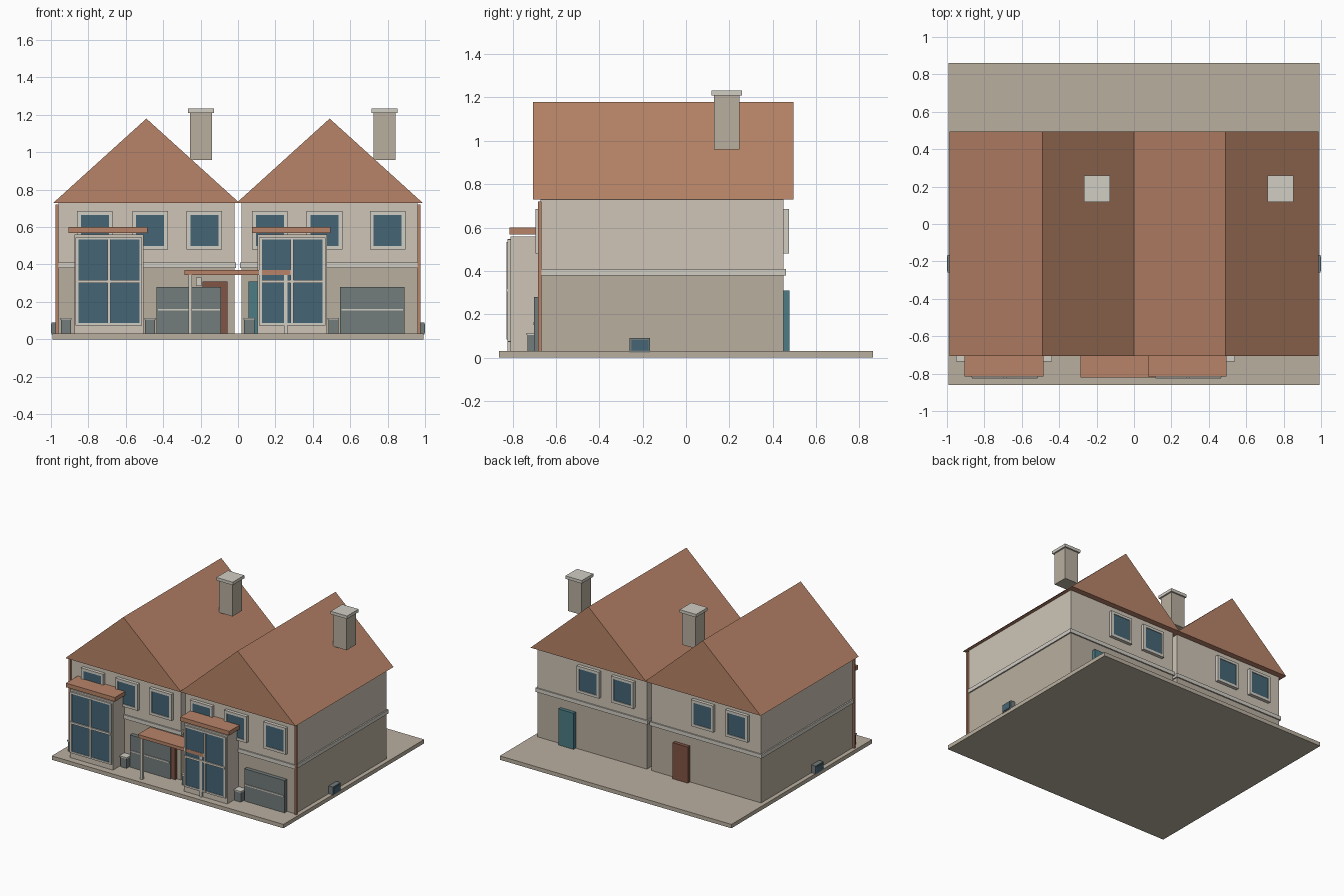
import bpy

if "Cube" in bpy.data.objects:
    bpy.data.objects.remove(bpy.data.objects["Cube"])


def material(name, rgb):
    m = bpy.data.materials.new(name)
    m.diffuse_color = (*rgb, 1)
    m.use_nodes = True
    m.node_tree.nodes["Principled BSDF"].inputs["Base Color"].default_value = m.diffuse_color
    return m


STONE = material("stone", (0.49, 0.43, 0.35))
CREAM = material("cream", (0.62, 0.56, 0.47))
TRIM = material("trim", (0.64, 0.61, 0.55))
TILE = material("tile", (0.48, 0.23, 0.14))
GLASS = material("glass", (0.06, 0.13, 0.18))
GREY = material("slate_grey", (0.17, 0.20, 0.20))
RED = material("red_door", (0.22, 0.09, 0.06))
TEAL = material("teal_door", (0.07, 0.20, 0.23))


def mesh(name, verts, faces, mat):
    me = bpy.data.meshes.new(name)
    me.from_pydata(verts, [], faces)
    me.materials.append(mat)
    ob = bpy.data.objects.new(name, me)
    bpy.context.collection.objects.link(ob)
    return ob


def box(name, x, y, z, mat):
    """Box from (min, max) ranges."""
    v = [(a, b, c) for c in z for b in y for a in x]
    f = [(0, 2, 3, 1), (4, 5, 7, 6), (0, 1, 5, 4),
         (2, 6, 7, 3), (0, 4, 6, 2), (1, 3, 7, 5)]
    return mesh(name, v, f, mat)


def span(c, w):
    return (c - w / 2, c + w / 2)


def roof(name, cx):
    """Closed gable prism with its ridge along y."""
    v = [(cx + a, y, z) for y in (-0.705, 0.495)
         for a, z in ((-0.497, 0.73), (0.497, 0.73), (0, 1.18))]
    mesh(name, v, [(0, 1, 2), (3, 5, 4), (0, 3, 4, 1), (1, 4, 5, 2), (2, 5, 3, 0)], TILE)


def window(name, cx, wall, out):
    """Framed window on a wall; out is -1 for front and 1 for back."""
    def depth(a, b):
        return tuple(sorted((wall + out * a, wall + out * b)))
    for s in (-1, 1):
        box(name + "_frame_side", span(cx + s * 0.085, 0.02), depth(0, 0.025), (0.48, 0.685), TRIM)
        box(name + "_frame_rail", span(cx, 0.15), depth(0, 0.025),
            span(0.5825 + s * 0.0925, 0.02), TRIM)
    box(name + "_glass", span(cx, 0.15), depth(0, 0.02), (0.50, 0.665), GLASS)


def bay(cx):
    """Tall projecting bay with glazing bars and a flat tiled roof."""
    box("bay_body", span(cx, 0.37), (-0.81, -0.67), (0.03, 0.56), CREAM)
    for s in (-1, 1):
        box("bay_frame_side", span(cx + s * 0.17, 0.015), (-0.822, -0.81), (0.075, 0.545), TRIM)
        box("bay_frame_rail", span(cx, 0.325), (-0.822, -0.81), span(0.31 + s * 0.23, 0.014), TRIM)
    box("bay_glass", span(cx, 0.325), (-0.818, -0.81), (0.083, 0.533), GLASS)
    box("bay_mullion", span(cx, 0.016), (-0.827, -0.815), (0.083, 0.533), TRIM)
    box("bay_transom", span(cx, 0.35), (-0.827, -0.815), span(0.31, 0.016), TRIM)
    box("bay_roof", span(cx - 0.005, 0.42), (-0.815, -0.67), (0.568, 0.60), TILE)


# Ground slab
box("ground_slab", (-0.993, 0.993), (-0.862, 0.862), (0, 0.03), STONE)

for side, front_windows, door in (
        (-1, (-0.765, -0.47, -0.18), RED),
        (1, (0.17, 0.4625, 0.80), TEAL)):
    c = side * 0.49

    # Walls, string course and roof
    box("lower_wall", span(c, 0.94), (-0.67, 0.45), (0.03, 0.38), STONE)
    box("upper_wall", span(c, 0.94), (-0.67, 0.45), (0.38, 0.73), CREAM)
    box("wall_band", span(c, 0.96), (-0.68, 0.46), (0.38, 0.41), TRIM)
    roof("gable_roof", c)

    # Chimney
    box("chimney", span(c + 0.2925, 0.117), (0.13, 0.247), (0.96, 1.21), STONE)
    box("chimney_cap", span(c + 0.2925, 0.14), (0.118, 0.259), (1.21, 1.233), TRIM)

    # Windows
    for x in front_windows:
        window("front_window", x, -0.67, -1)
    for x in (-0.275, 0.02):
        window("back_window", c + x, 0.45, 1)
    bay(c - 0.2)

    # Doors and garage
    box("front_door", span(side * 0.1225, 0.135), (-0.69, -0.67), (0.03, 0.31), door)
    box("back_door", span(c + 0.205, 0.13), (0.45, 0.477), (0.03, 0.31), door)
    box("garage_door", span(c + 0.2275, 0.345), (-0.70, -0.67), (0.03, 0.28), GREY)
    box("garage_rail", span(c + 0.2275, 0.33), (-0.706, -0.70), span(0.158, 0.01), TRIM)

    # Planters beside the bay
    for x in (-0.43, 0.02):
        box("planter", span(c + x, 0.054), (-0.732, -0.68), (0.03, 0.105), GREY)
        box("planter_rim", span(c + x, 0.062), (-0.736, -0.676), (0.105, 0.115), TRIM)

    # Downpipe and side vent
    box("downpipe", span(side * 0.968, 0.016), (-0.682, -0.666), (0.03, 0.72), TILE)
    box("vent_frame", span(side * 0.976, 0.04), (-0.26, -0.165), (0.025, 0.09), GREY)
    box("vent_panel", span(side * 0.98, 0.04), (-0.252, -0.173), (0.033, 0.082), GLASS)

    # Canopy post and lamp
    box("canopy_post", span(side * 0.255, 0.02), (-0.822, -0.802), (0.03, 0.345), TRIM)
    box("porch_lamp", span(side * 0.21, 0.028), (-0.70, -0.67), (0.285, 0.33), TRIM)

# Shared porch canopy
box("porch_canopy", (-0.285, 0.285), (-0.82, -0.67), (0.345, 0.37), TILE)
